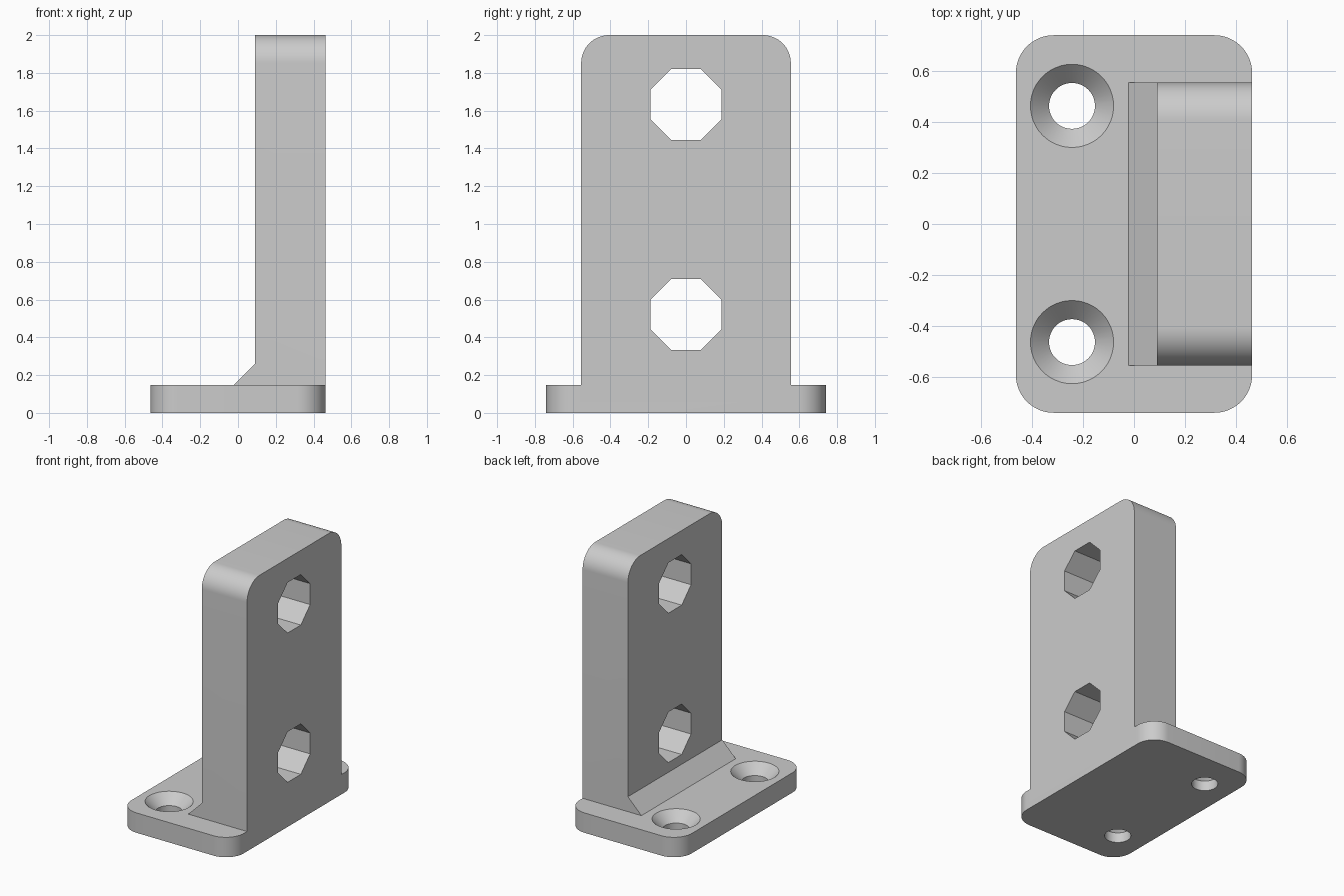
import bpy
from math import sin, cos, pi, radians
from mathutils import Vector

cube = bpy.data.objects.get("Cube")
if cube:
    bpy.data.objects.remove(cube, do_unlink=True)

grey = bpy.data.materials.new("plain grey")
grey.use_nodes = True
colour = (0.6, 0.6, 0.6, 1)
grey.diffuse_color = colour
grey.node_tree.nodes["Principled BSDF"].inputs["Base Color"].default_value = colour

X_BACK, X_WALL, X_SIDE = -0.463, 0.09, 0.463
BASE_TOP, TOP = 0.148, 2.0
BASE_Y, WALL_Y = 0.74, 0.555
ROUND, CHAMFER = 0.148, 0.111


def loft(name, rings):
    """Closed solid through matching rings of points."""
    n = len(rings[0])
    faces = [tuple(reversed(range(n))),
             tuple(range((len(rings) - 1) * n, len(rings) * n))]
    for r in range(len(rings) - 1):
        for i in range(n):
            j = (i + 1) % n
            faces.append((r * n + i, r * n + j, (r + 1) * n + j, (r + 1) * n + i))
    mesh = bpy.data.meshes.new(name)
    mesh.from_pydata([p for ring in rings for p in ring], [], faces)
    mesh.materials.append(grey)
    obj = bpy.data.objects.new(name, mesh)
    bpy.context.collection.objects.link(obj)
    return obj


def arc(u, v, radius, start, sweep, steps):
    return [(u + radius * cos(start + sweep * i / steps),
             v + radius * sin(start + sweep * i / steps)) for i in range(steps + 1)]


def circle(u, v, radius, sides, start=0):
    return arc(u, v, radius, start, 2 * pi, sides)[:-1]


def on_floor(points, z):
    return [Vector((u, v, z)) for u, v in points]


def on_side(points, x):
    return [Vector((x, u, v)) for u, v in points]


def combine(target, other, operation):
    mod = target.modifiers.new(operation.lower(), 'BOOLEAN')
    mod.operation, mod.object, mod.solver = operation, other, 'EXACT'
    bpy.context.view_layer.objects.active = target
    bpy.ops.object.modifier_apply(modifier=mod.name)
    bpy.data.objects.remove(other, do_unlink=True)


# Base plate with four rounded corners
outline = []
for k, (sx, sy) in enumerate([(1, 1), (-1, 1), (-1, -1), (1, -1)]):
    outline += arc(sx * (X_SIDE - ROUND), sy * (BASE_Y - ROUND), ROUND, k * pi / 2, pi / 2, 16)
bracket = loft("mounting_bracket", [on_floor(outline, 0), on_floor(outline, BASE_TOP)])

# Upright plate with two rounded top corners
sunk = BASE_TOP / 2
outline = [(-WALL_Y, sunk), (WALL_Y, sunk)]
outline += arc(WALL_Y - ROUND, TOP - ROUND, ROUND, 0, pi / 2, 16)
outline += arc(ROUND - WALL_Y, TOP - ROUND, ROUND, pi / 2, pi / 2, 16)
upright = loft("upright", [on_side(outline, X_WALL), on_side(outline, X_SIDE)])
combine(bracket, upright, 'UNION')

# Sloped fillet along the foot of the upright
foot = [(X_WALL - CHAMFER, BASE_TOP), (X_WALL - CHAMFER, sunk), (X_WALL + 0.1, sunk),
        (X_WALL + 0.1, BASE_TOP + CHAMFER), (X_WALL, BASE_TOP + CHAMFER)]
fillet = loft("fillet", [[Vector((x, y, z)) for x, z in foot] for y in (WALL_Y, -WALL_Y)])
combine(bracket, fillet, 'UNION')

# Octagonal holes through the upright
for z in (0.52, 1.632):
    octagon = circle(0, z, 0.188 / cos(pi / 8), 8, pi / 8)
    combine(bracket, loft("octagon_cutter", [on_side(octagon, 0), on_side(octagon, 1)]), 'DIFFERENCE')

# Countersunk screw holes through the base
for y in (-0.463, 0.463):
    steps = [(0.09, -0.1), (0.09, BASE_TOP - 0.073), (0.163, BASE_TOP), (0.163, BASE_TOP + 0.1)]
    rings = [on_floor(circle(-0.243, y, r, 48), z) for r, z in steps]
    combine(bracket, loft("screw_cutter", rings), 'DIFFERENCE')

bpy.ops.object.select_all(action='DESELECT')
bracket.select_set(True)
bpy.context.view_layer.objects.active = bracket
bpy.ops.object.shade_smooth_by_angle(angle=radians(30))
